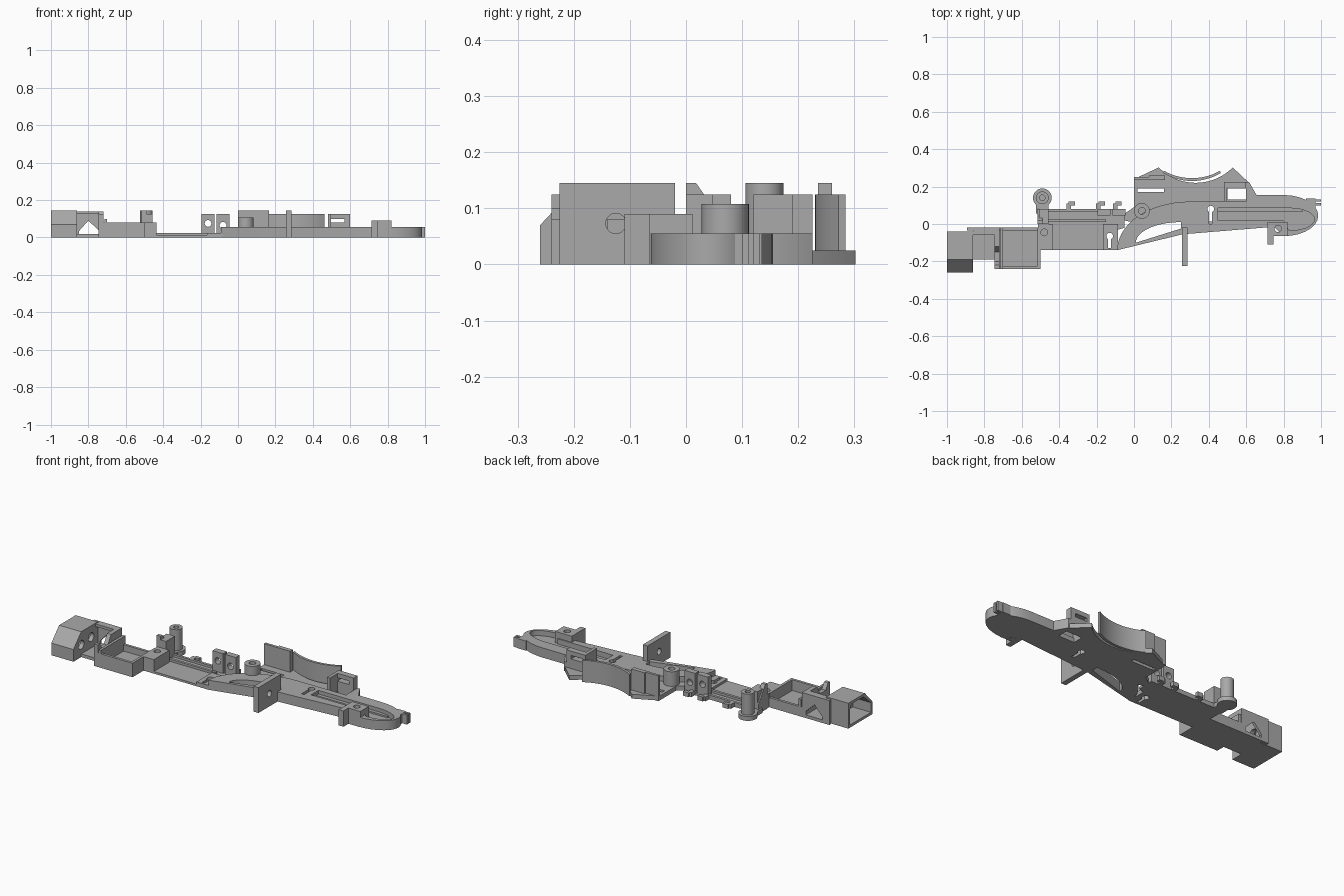
import bpy, bmesh
from math import cos, sin, pi, radians
from mathutils import Matrix

old_cube = bpy.data.objects.get("Cube")
if old_cube:
    bpy.data.objects.remove(old_cube)

grey = bpy.data.materials.new("plain grey")
grey.use_nodes = True
grey.diffuse_color = (0.4, 0.4, 0.4, 1)
grey.node_tree.nodes["Principled BSDF"].inputs["Base Color"].default_value = grey.diffuse_color

# Shared heights and thicknesses
SKIN, PLATE, RAIL, LOW, HIGH, TALL = .012, .025, .055, .08, .125, .145
WALL, HOLE, BOSS, POST = .015, .018, .042, .034

# Profile axes mapped to the world for each extrusion direction
ALONG_X = Matrix(((0, 0, 1), (1, 0, 0), (0, 1, 0))).to_4x4()
ALONG_Y = Matrix(((1, 0, 0), (0, 0, 1), (0, 1, 0))).to_4x4()
ALONG_Z = Matrix.Identity(4)


def arc(centre, radius_a, radius_b, start, end, steps=14):
    """Points along part of an ellipse, with angles in half turns."""
    angles = [pi * (start + (end - start) * i / steps) for i in range(steps + 1)]
    return [(centre[0] + radius_a * cos(t), centre[1] + radius_b * sin(t)) for t in angles]


def circle(a, b, radius):
    return arc((a, b), radius, radius, 0, 2, steps=28)[:-1]


def rect(left, right, bottom, top):
    return [(left, bottom), (right, bottom), (right, top), (left, top)]


def keyhole(a, b, radius, foot):
    """A round hole with a narrow slot running down to foot."""
    bow = arc((a, b), radius, radius, -.35, 1.35)
    return bow + [(bow[-1][0], foot), (bow[0][0], foot)]


def prism(name, outline, low, high, holes=(), axes=ALONG_Z):
    """Extrude an outline with any holes between two levels."""
    curve = bpy.data.curves.new(name, "CURVE")
    curve.dimensions = "2D"
    curve.fill_mode = "BOTH"
    curve.extrude = (high - low) / 2
    for loop in (outline, *holes):
        spline = curve.splines.new("POLY")
        spline.points.add(len(loop) - 1)
        for point, (a, b) in zip(spline.points, loop):
            point.co = (a, b, 0, 1)
        spline.use_cyclic_u = True
    source = bpy.data.objects.new(name, curve)
    mesh = bpy.data.meshes.new_from_object(source)
    bpy.data.objects.remove(source)
    bm = bmesh.new()
    bm.from_mesh(mesh)
    bm.transform(axes @ Matrix.Translation((0, 0, (low + high) / 2)))
    bmesh.ops.remove_doubles(bm, verts=bm.verts, dist=1e-5)
    bmesh.ops.recalc_face_normals(bm, faces=bm.faces)
    bm.to_mesh(mesh)
    bm.free()
    mesh.materials.clear()
    mesh.materials.append(grey)
    part = bpy.data.objects.new(name, mesh)
    bpy.context.collection.objects.link(part)
    part.select_set(True)
    bpy.context.view_layer.objects.active = part


def block(name, left, right, front, back, top, bottom=0):
    prism(name, rect(left, right, front, back), bottom, top)


def housing_section(inset):
    """Cross-section of the end housing, shrunk by a wall thickness."""
    front, back, top = inset - .26, -.04 - inset, TALL - inset
    return [(front, inset), (front, .07), (front + .07, top), (back - inset, top),
            (back, top - PLATE), (back, inset)]


for scene_object in bpy.context.selected_objects:
    scene_object.select_set(False)

# Open end housing with a sloped front
bay_left, bay_right, tray_right = -.86, -.72, -.5
prism("end_housing", housing_section(0), -1, bay_left, [housing_section(WALL)], ALONG_X)
prism("housing_end_wall", housing_section(0), bay_left - PLATE, bay_left,
      [circle(-.19, .07, PLATE), circle(-.1, LOW, PLATE)], ALONG_X)

# Open bay beside the housing
tray_front, tray_back = -.24, -.02
block("bay_floor", bay_left, bay_right, -.19, tray_back, HOLE)
gable = [(-.85, HOLE), (-.74, HOLE), (-.74, POST), (-.8, .09), (-.85, POST)]
prism("bay_back_wall", rect(bay_left - POST, bay_right, 0, .14), tray_back - WALL, tray_back,
      [gable], ALONG_Y)
block("bay_top_ledge", bay_left, bay_right, -.06, tray_back - WALL, .14, bottom=HIGH)
side = [(tray_front, 0), (tray_front, HIGH), (-.22, HIGH), (-.2, .09), (-.15, .09),
        (-.12, .14), (tray_back, .14), (tray_back, 0)]
prism("bay_side_wall", side, bay_right - PLATE, bay_right, [circle(-.1, .07, PLATE)], ALONG_X)

# Walled tray
block("tray_floor", bay_right, tray_right, tray_front, tray_back, HOLE)
block("tray_front_wall", bay_right, tray_right, tray_front, tray_front + WALL, LOW)
block("tray_back_wall", bay_right, tray_right, tray_back - WALL, tray_back, RAIL)
for name, x, top in (("tray_left_wall", -.7, .1), ("tray_right_wall", tray_right, LOW)):
    block(name, x - WALL, x, tray_front, tray_back, top)
plate_front, plate_back = -.14, LOW
prism("drilled_block", rect(tray_right - SKIN, -.435, plate_front, 0), 0, LOW,
      [circle(-.48, -.045, HOLE)])

# Standing rib and screw post
post_x, post_y = -.49, .14
prism("post_rib", [(0, 0), (0, TALL), (HOLE, TALL), (LOW, RAIL), (LOW, 0)],
      tray_right - WALL, post_x, axes=ALONG_X)
block("rib_foot", post_x - HOLE, post_x + POST, 0, LOW, HIGH)
block("post_bridge", post_x - POST, post_x + POST, RAIL, post_y, PLATE)
prism("post_flange", circle(post_x, post_y, .05), 0, PLATE)
prism("screw_post", circle(post_x, post_y, POST), PLATE, TALL, [circle(post_x, post_y, WALL)])

# Thin middle plate, edge ribs and hooks
plate_end, neck = -.05, -.085
plate_hole = keyhole(-.13, -.065, HOLE, plate_front + SKIN)
outline = [(tray_right, plate_front), (neck, plate_front), (neck, -.03), (plate_end, -.02),
           (plate_end, plate_back), (tray_right, plate_back)]
prism("middle_plate", outline, 0, SKIN, [plate_hole])
prism("plate_pad", rect(neck - LOW, neck, plate_front, 0), 0, PLATE, [plate_hole])
for name, back in (("rear_rib", plate_back), ("inner_rib", PLATE)):
    block(name, -.46, -.15, back - WALL, back, PLATE)
for x in (-.35, -.19, -.1):
    block("hook_stem", x - SKIN, x + SKIN, plate_back, .11, PLATE)
    block("hook_tip", x, x + POST, .1, .12, PLATE)
for x, height in ((-.16, .075), (-.08, .065)):
    prism("drilled_tab", rect(x - POST, x + POST, 0, HIGH), plate_back - POST, plate_back,
          [circle(x, height, HOLE)], ALONG_Y)

# Outline of the rounded far end, shared by plate and rail
body_front, rail_back = -WALL, .12
far_end = [(.65, .155)] + arc((.8, .045), .185, .11, .5, -.5) + [(.75, body_front)]
pin_hole = keyhole(.41, LOW, HOLE, 0)

# Broad body plate with its long slot and window
rear_edge = arc((.33, .5), .28, .28, -.25, -.75)
body = far_end + [(.15, POST), (.05, 0), (plate_end, HOLE), (plate_end, RAIL), (0, .09), (0, .24)]
prism("body_plate", body + rear_edge[::-1] + [(.61, .225)], 0, PLATE,
      [rect(HOLE, .16, .17, .19), rect(.5, .6, .13, .19), pin_hole])

# Raised rail: sweeping arm with a long gap, then an oval channel
sweep = arc((.3, plate_front), .39, rail_back - plate_front, 1, .5)
gap = arc((.25, -.1), .24, .11, 1, .5) + [(.25, -PLATE)]
channel = [(.8, HOLE), (.45, HOLE), (.45, .085)] + arc((.83, PLATE), .135, .06, .5, -.5)
prism("raised_rail", sweep + [(.62, rail_back)] + far_end + [(.26, -RAIL)], 0, RAIL,
      [gap, channel, pin_hole])
block("channel_step", .45, .9, .065, .09, POST)

# Forked nub at the tip
block("nub_root", .92, .97, LOW, .135, RAIL)
for y in (.1, .12):
    block("end_nub", .93, 1, y, y + SKIN, RAIL)

# Standing drilled blade
prism("standing_blade", rect(-.225, tray_back, 0, TALL), .257, .287,
      [circle(-HIGH, .073, HOLE)], ALONG_X)

# Drilled boss on the front edge
prism("front_boss", rect(.715, .82, -.065, SKIN), 0, .09, [circle(.77, -PLATE, HOLE)])
block("front_boss_leg", .715, .745, -.11, -RAIL, .09)

# Round boss on the body
prism("round_boss", circle(BOSS, .07, BOSS), 0, .108, [circle(BOSS, .07, HOLE)])

# Rear walls: tall panel, bowed strip and notched frame
block("rear_panel", 0, .165, .235, .25, TALL)
block("rear_panel_face", LOW, .165, .245, .26, TALL)
bow_centre = (.31, .5)
bow = arc(bow_centre, .28, .255, -.68, -.32)
inner_bow = arc(bow_centre, .285, .27, -.32, -.68)
prism("bowed_wall", bow + inner_bow, 0, HIGH)
frame_left, frame_right = .48, .6
prism("frame_back_wall", rect(frame_left, frame_right, 0, HIGH), .19, .225,
      [rect(frame_left + WALL, .57, LOW, .1)], ALONG_Y)
block("frame_left_post", frame_left, frame_left + HOLE, rail_back, .2, HIGH)
prism("frame_right_side", [(frame_right, .11), (.655, .11), (.655, .155), (.615, .225),
                           (frame_right, .225)], 0, RAIL)

# Smooth the round walls and keep the corners crisp
bpy.ops.object.shade_smooth_by_angle(angle=radians(30))
